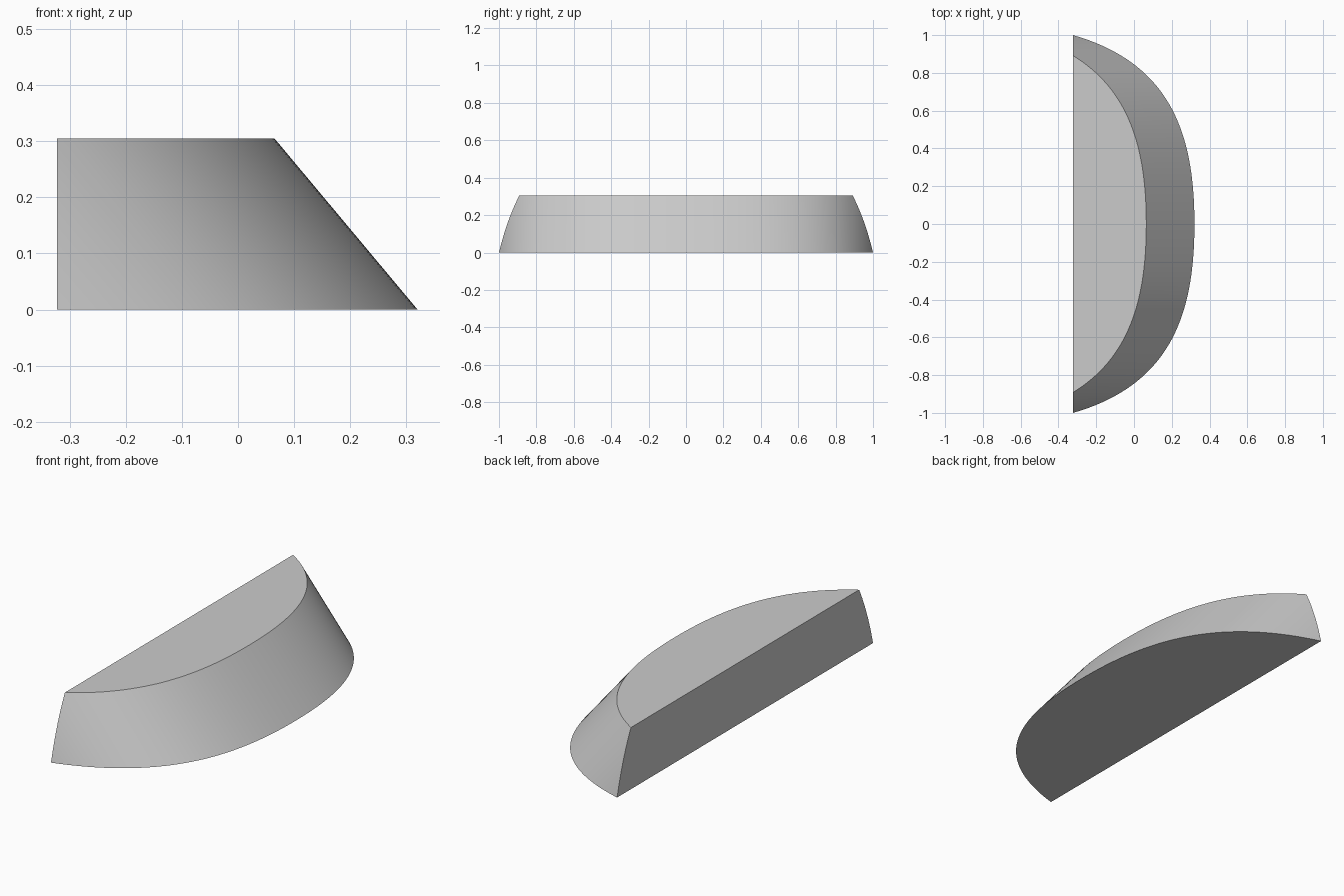
import bpy
import bmesh
import math
from mathutils import Vector
from mathutils.geometry import interpolate_bezier

cube = bpy.data.objects.get("Cube")
if cube:
    bpy.data.objects.remove(cube, do_unlink=True)

BACK = -0.323      # flat back plane
HEIGHT = 0.305
LEAN = -0.255      # sideways slant of the curved wall


def make_material(name, colour):
    mat = bpy.data.materials.new(name)
    mat.use_nodes = True
    mat.diffuse_color = colour
    mat.node_tree.nodes["Principled BSDF"].inputs["Base Color"].default_value = colour
    return mat


# Bow-shaped footprint: one half curve, mirrored
half = interpolate_bezier(Vector((BACK, 1, 0)), Vector((0.2, 0.85, 0)),
                          Vector((0.32, 0.47, 0)), Vector((0.32, 0, 0)), 40)
outline = half + [Vector((p.x, -p.y, 0)) for p in reversed(half[:-1])]

# Slanted extrusion of the footprint
bm = bmesh.new()
base = bm.faces.new([bm.verts.new(p) for p in outline])
extruded = bmesh.ops.extrude_face_region(bm, geom=[base], use_keep_orig=True)
top_verts = [g for g in extruded["geom"] if isinstance(g, bmesh.types.BMVert)]
bmesh.ops.translate(bm, verts=top_verts, vec=(LEAN, 0, HEIGHT))

# Slice off the overhang to leave the flat back
cut = bmesh.ops.bisect_plane(bm, geom=bm.verts[:] + bm.edges[:] + bm.faces[:], dist=1e-5,
                             plane_co=(BACK, 0, 0), plane_no=(-1, 0, 0), clear_outer=True)
bmesh.ops.holes_fill(bm, edges=[e for e in bm.edges if e.is_boundary], sides=0)
bmesh.ops.remove_doubles(bm, verts=bm.verts[:], dist=1e-5)
bmesh.ops.recalc_face_normals(bm, faces=bm.faces[:])

mesh = bpy.data.meshes.new("curved_wedge")
bm.to_mesh(mesh)
bm.free()
wedge = bpy.data.objects.new("curved_wedge", mesh)
bpy.context.collection.objects.link(wedge)
mesh.materials.append(make_material("light_grey", (0.6, 0.6, 0.6, 1)))

# Smooth wall, crisp rims
bpy.context.view_layer.objects.active = wedge
wedge.select_set(True)
bpy.ops.object.shade_smooth_by_angle(angle=math.radians(30))
